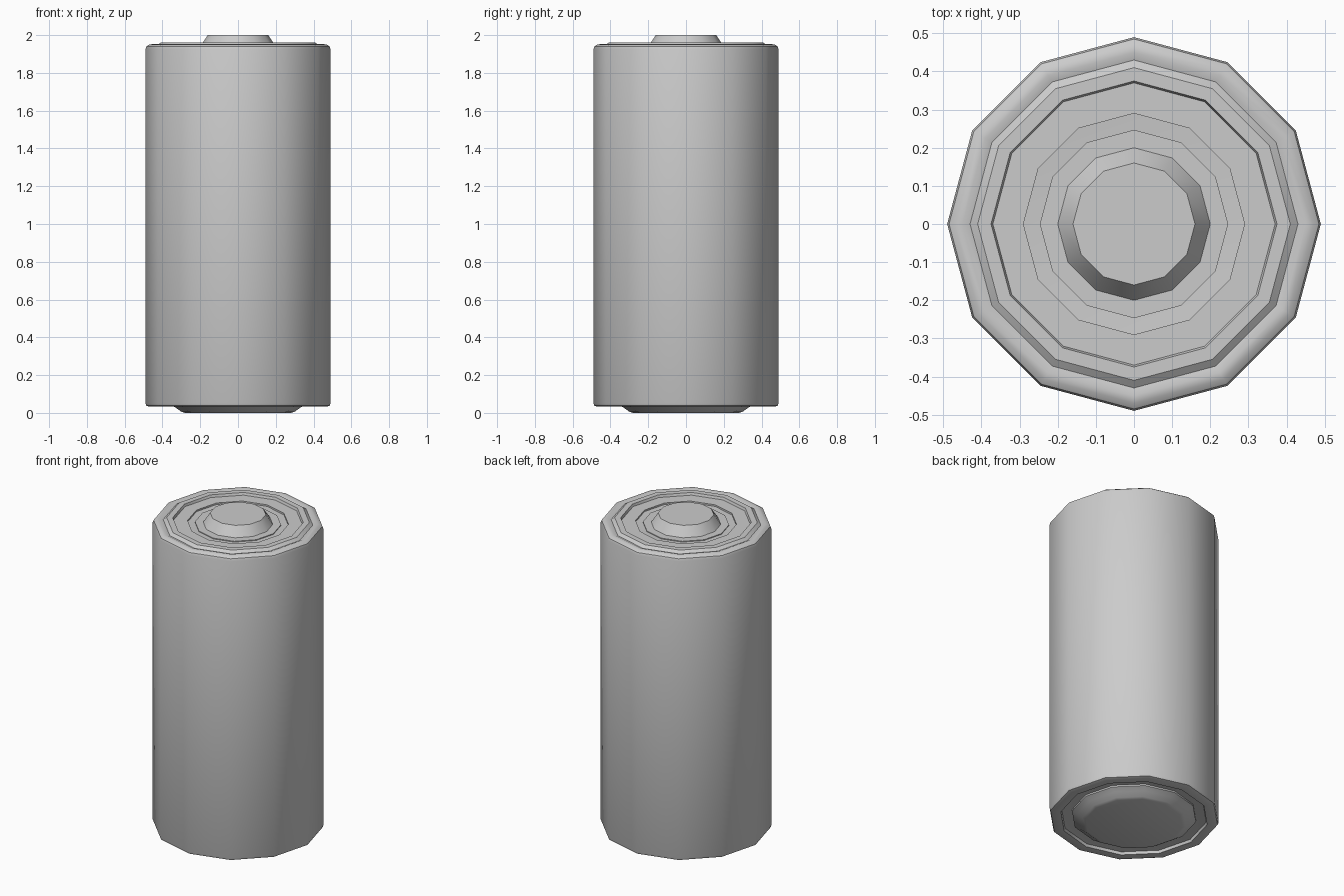
import bpy, math

if "Cube" in bpy.data.objects:
    bpy.data.objects.remove(bpy.data.objects["Cube"])

SIDES = 12


def lathe(name, profile, angle=35):
    """Revolve (radius, z) points, listed bottom to top, into a 12-sided solid."""
    verts, faces = [], []
    for r, z in profile:
        for i in range(SIDES):
            a = 2 * math.pi * i / SIDES
            verts.append((r * math.cos(a), r * math.sin(a), z))
    for k in range(len(profile) - 1):
        for i in range(SIDES):
            j = (i + 1) % SIDES
            faces.append((k * SIDES + i, k * SIDES + j,
                          (k + 1) * SIDES + j, (k + 1) * SIDES + i))
    # close both ends with flat polygons
    last = (len(profile) - 1) * SIDES
    faces.append(tuple(reversed(range(SIDES))))
    faces.append(tuple(range(last, last + SIDES)))
    mesh = bpy.data.meshes.new(name)
    mesh.from_pydata(verts, [], faces)
    obj = bpy.data.objects.new(name, mesh)
    bpy.context.collection.objects.link(obj)
    bpy.ops.object.select_all(action='DESELECT')
    obj.select_set(True)
    bpy.context.view_layer.objects.active = obj
    bpy.ops.object.shade_smooth_by_angle(angle=math.radians(angle))
    return obj


# outer sleeve with rounded rims, recessed at both ends
lathe("casing", [
    (0.36, 0.055), (0.42, 0.05), (0.425, 0.033), (0.47, 0.033),
    (0.485, 0.038), (0.49, 0.05), (0.49, 1.925), (0.485, 1.94),
    (0.47, 1.95), (0.45, 1.953), (0.43, 1.945), (0.37, 1.935)])

# stepped top plate with a groove around the terminal
lathe("top_plate", [
    (0.43, 1.935), (0.43, 1.945), (0.41, 1.96), (0.375, 1.96),
    (0.37, 1.945), (0.29, 1.945), (0.29, 1.925), (0.247, 1.925),
    (0.247, 1.94), (0.20, 1.94)])

# raised positive terminal
lathe("positive_terminal", [(0.20, 1.93), (0.20, 1.94), (0.16, 2.0)], 31)

# bulging negative terminal
lathe("negative_terminal", [(0.28, 0.0), (0.30, 0.006), (0.33, 0.028), (0.36, 0.045), (0.36, 0.06)], 45)
